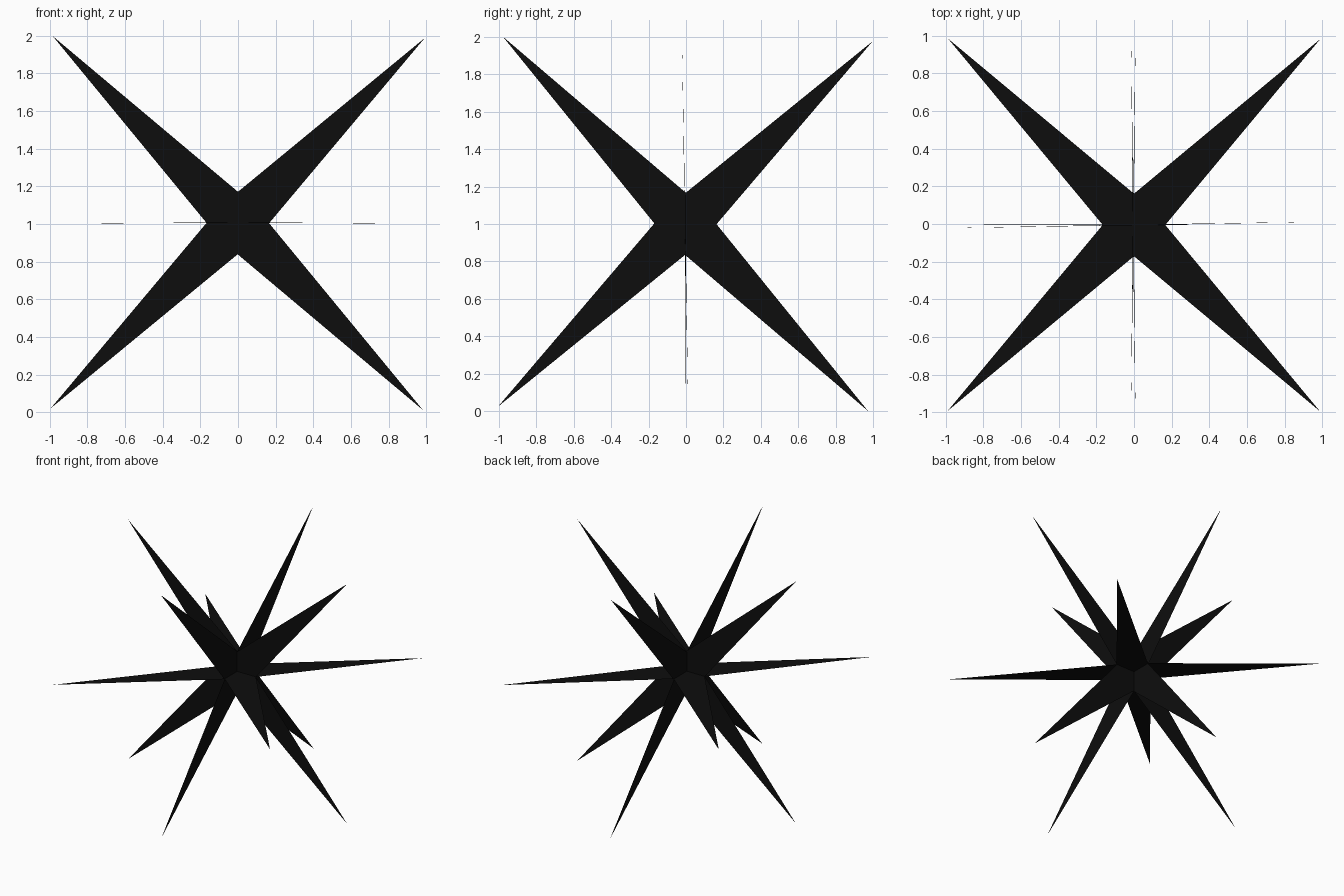
import bpy
from math import cos, sin, pi
from mathutils import Vector

if "Cube" in bpy.data.objects:
    bpy.data.objects.remove(bpy.data.objects["Cube"])

black = bpy.data.materials.new("black")
black.diffuse_color = (0.004, 0.004, 0.004, 1)
black.use_nodes = True
black.node_tree.nodes["Principled BSDF"].inputs["Base Color"].default_value = black.diffuse_color

TIP, NOTCH = 0.988 * 2 ** 0.5, 0.166


def blade_star(name, u_axis, v_axis, centre, turn, tilt_u, tilt_v):
    """Flat four-pointed star, turned in its plane and leaning slightly."""
    u, v = Vector(u_axis), Vector(v_axis)
    n = Vector([1 - abs(a) - abs(b) for a, b in zip(u, v)])
    c = Vector(centre)
    verts = [c]
    for i in range(8):
        r = TIP if i % 2 else NOTCH
        a = i * pi / 4 - turn
        p, q = r * cos(a), r * sin(a)
        verts.append(c + u * p + v * q + n * (tilt_u * p + tilt_v * q))
    # one kite-shaped blade per point
    faces = [(0, i, i + 1, (i + 1) % 8 + 1) for i in (1, 3, 5, 7)]
    mesh = bpy.data.meshes.new(name)
    mesh.from_pydata(verts, [], faces)
    mesh.materials.append(black)
    bpy.context.collection.objects.link(bpy.data.objects.new(name, mesh))


X, Y, Z = (1, 0, 0), (0, 1, 0), (0, 0, 1)
# front-facing, side-facing and level stars crossing at the centre
blade_star("front_star", X, Z, (-0.001, -0.005, 1.005), 0.005, 0.008, -0.009)
blade_star("side_star", Y, Z, (-0.004, -0.003, 1.001), 0.0125, 0.0, -0.012)
blade_star("level_star", X, Y, (0, -0.005, 1.006), 0.001, 0.0, -0.003)
